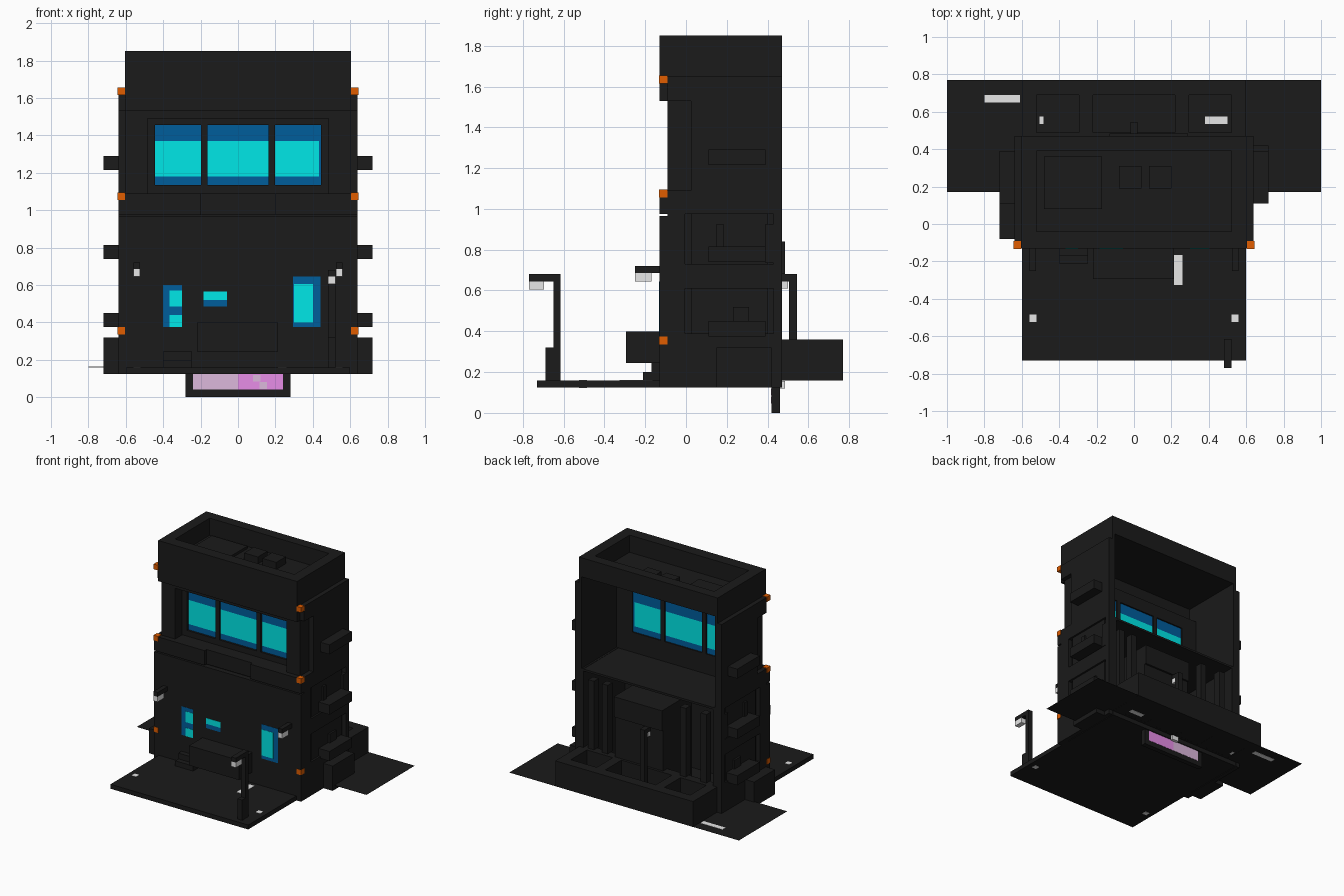
import bpy

def material(name, rgb):
    m = bpy.data.materials.new(name)
    m.diffuse_color = (*rgb, 1)
    return m

BLACK = material("charcoal", (0.0105, 0.0105, 0.0105))
CYAN = material("cyan glass", (0.0, 0.80, 0.80))
BLUE = material("deep blue", (0.0, 0.11, 0.33))
ORANGE = material("orange", (0.75, 0.11, 0.0))
WHITE = material("lamp white", (0.80, 0.80, 0.80))
PINK = material("pink", (0.80, 0.27, 0.80))
MAUVE = material("pale mauve", (0.72, 0.48, 0.72))

def box(name, x, y, z, mat=BLACK):
    """Box from (min, max) ranges."""
    (x0, x1), (y0, y1), (z0, z1) = x, y, z
    v = [(a, b, c) for c in (z0, z1) for a, b in ((x0, y0), (x1, y0), (x1, y1), (x0, y1))]
    f = [(3, 2, 1, 0), (4, 5, 6, 7), (0, 1, 5, 4), (1, 2, 6, 5), (2, 3, 7, 6), (3, 0, 4, 7)]
    me = bpy.data.meshes.new(name)
    me.from_pydata(v, [], f)
    me.materials.append(mat)
    ob = bpy.data.objects.new(name, me)
    bpy.context.collection.objects.link(ob)
    return ob

def pair(name, x, y, z, mat=BLACK):
    """The same box on both sides of x = 0."""
    box(name + "_right", x, y, z, mat)
    box(name + "_left", (-x[1], -x[0]), y, z, mat)

# ground plates
box("front_pavement", (-0.6, 0.6), (-0.73, 0.47), (0.125, 0.16))
box("rear_pavement", (-1, 1), (0.17, 0.77), (0.1605, 0.1615))

# lower storey
box("lower_front_wall", (-0.64, 0.64), (-0.13, -0.09), (0.125, 0.965))
box("lower_front_wall_core", (-0.64, 0.64), (-0.09, -0.05), (0.125, 0.98))
pair("lower_side_wall", (0.565, 0.605), (-0.05, 0.47), (0.16, 0.98))
for z in ((0.125, 0.39), (0.61, 0.73), (0.975, 1.09)):
    pair("side_band", (0.605, 0.64), (-0.09, 0.47), z)
pair("front_side_pillar", (0.605, 0.64), (-0.05, -0.005), (0.39, 0.975))
pair("rear_side_pillar", (0.605, 0.64), (0.43, 0.47), (0.39, 0.975))
pair("side_panel", (0.605, 0.625), (0.025, 0.40), (0.73, 0.975))
pair("side_panel_low", (0.605, 0.625), (0.025, 0.40), (0.39, 0.61))

# thin floor between storeys, with front ledge
box("upper_floor", (-0.605, 0.605), (-0.09, 0.47), (0.962, 0.978))
pair("ledge", (0.2, 0.64), (-0.13, -0.05), (0.975, 1.09))
box("ledge_middle", (-0.2, 0.2), (-0.105, -0.05), (0.975, 1.09))
box("ledge_top", (-0.485, 0.485), (-0.06, 0.01), (1.07, 1.09))

# upper storey, open at the back
pair("upper_front_wall", (0.485, 0.605), (-0.09, -0.005), (1.09, 1.53))
box("upper_front_head", (-0.485, 0.485), (-0.09, 0.0), (1.49, 1.53))
pair("upper_side_wall", (0.58, 0.605), (0.025, 0.47), (0.975, 1.73))
pair("upper_side_panel", (0.605, 0.64), (0.025, 0.47), (1.09, 1.53))
pair("upper_side_groove", (0.58, 0.6), (-0.005, 0.025), (0.975, 1.53))
pair("upper_band", (0.605, 0.64), (-0.09, 0.47), (1.53, 1.65))

# window wall with mullions and panes
box("window_head", (-0.58, 0.58), (0.0, 0.035), (1.455, 1.56))
box("window_sill", (-0.58, 0.58), (0.0, 0.035), (0.975, 1.135))
pair("window_jamb", (0.443, 0.58), (0.0, 0.035), (1.135, 1.455))
pair("window_mullion", (0.162, 0.198), (0.0, 0.035), (1.135, 1.455))
for x in ((-0.443, -0.198), (-0.162, 0.162), (0.198, 0.443)):
    for z, m in (((1.135, 1.18), BLUE), ((1.18, 1.37), CYAN), ((1.37, 1.455), BLUE)):
        box("upper_window_pane", x, (0.016, 0.024), z, m)
box("upper_window_edge", (0.432, 0.443), (0.014, 0.026), (1.18, 1.37), BLUE)

# roof with parapet and equipment
box("roof_fascia", (-0.605, 0.605), (-0.13, -0.04), (1.53, 1.85))
box("roof_deck", (-0.6, 0.6), (-0.05, 0.46), (1.70, 1.715))
box("rear_parapet", (-0.605, 0.605), (0.39, 0.47), (1.70, 1.85))
pair("side_parapet", (0.52, 0.605), (-0.04, 0.39), (1.70, 1.85))
pair("side_fascia", (0.58, 0.605), (-0.04, 0.025), (1.53, 1.73))
box("roof_hatch", (-0.48, -0.17), (0.08, 0.36), (1.71, 1.735))
for x in (-0.08, 0.08):
    box("roof_vent", (x, x + 0.12), (0.19, 0.31), (1.71, 1.77))

# orange corner lights
for z in (0.335, 1.055, 1.615):
    pair("corner_light", (0.603, 0.643), (-0.133, -0.09), (z, z + 0.04), ORANGE)

# side shelves and service boxes
for z in (0.375, 0.74, 1.215):
    pair("side_shelf", (0.6, 0.72), (0.11, 0.39), (z, z + 0.075))
pair("shelf_pipe", (0.6, 0.64), (0.15, 0.185), (0.815, 0.925))
pair("shelf_box", (0.6, 0.64), (0.23, 0.31), (0.45, 0.52))
pair("shelf_post", (0.6, 0.64), (0.39, 0.43), (0.735, 0.925))
box("service_box_right", (0.64, 0.72), (0.15, 0.42), (0.125, 0.32))
box("service_box_left", (-0.72, -0.64), (-0.08, 0.18), (0.125, 0.32))

# lower front windows: blue plates with cyan plates on top
for x, z in (((-0.40, -0.30), (0.375, 0.60)), ((-0.185, -0.06), (0.485, 0.525)),
             ((0.295, 0.44), (0.375, 0.645))):
    box("lower_window_blue", x, (-0.1315, -0.129), z, BLUE)
for x, z in (((-0.365, -0.30), (0.375, 0.44)), ((-0.365, -0.30), (0.485, 0.57)),
             ((-0.185, -0.06), (0.52, 0.565)), ((0.30, 0.40), (0.40, 0.605))):
    box("lower_window_cyan", x, (-0.133, -0.129), z, CYAN)

# front counter and step
box("front_counter", (-0.22, 0.215), (-0.295, -0.13), (0.245, 0.40))
box("step_low", (-0.40, -0.245), (-0.21, -0.13), (0.16, 0.20))
box("step_high", (-0.40, -0.245), (-0.17, -0.13), (0.20, 0.245))

# wall lamps
pair("wall_lamp_arm", (0.525, 0.56), (-0.25, -0.13), (0.685, 0.72))
pair("wall_lamp", (0.525, 0.56), (-0.25, -0.17), (0.645, 0.685), WHITE)

# street lamp
box("street_lamp_post", (0.48, 0.52), (-0.65, -0.615), (0.16, 0.68))
box("street_lamp_base", (0.48, 0.52), (-0.69, -0.65), (0.16, 0.32))
box("street_lamp_arm", (0.48, 0.52), (-0.77, -0.65), (0.645, 0.68))
box("street_lamp_light", (0.48, 0.52), (-0.77, -0.695), (0.605, 0.645), WHITE)

# ground lights
pair("pavement_light", (0.52, 0.56), (-0.525, -0.485), (0.123, 0.162), WHITE)
box("pavement_strip", (0.215, 0.26), (-0.325, -0.165), (0.155, 0.162), WHITE)
box("rear_strip", (-0.80, -0.61), (0.65, 0.69), (0.159, 0.163), WHITE)

# rear planter with three open pits
box("planter_rear_wall", (-0.6, 0.6), (0.69, 0.77), (0.16, 0.36))
box("planter_inner_wall", (-0.6, 0.6), (0.42, 0.49), (0.16, 0.36))
pair("planter_end", (0.52, 0.6), (0.49, 0.69), (0.16, 0.36))
pair("planter_rib", (0.22, 0.295), (0.49, 0.69), (0.16, 0.36))
box("pit_light_right", (0.38, 0.50), (0.535, 0.575), (0.159, 0.164), WHITE)
box("pit_light_left", (-0.505, -0.485), (0.535, 0.575), (0.159, 0.164), WHITE)

# back room block, canopy and columns
box("back_room_block", (-0.13, 0.29), (0.11, 0.47), (0.16, 0.84))
box("back_canopy", (-0.13, 0.29), (0.46, 0.485), (0.68, 0.84))
for x in (-0.50, -0.32, 0.36, 0.48):
    box("rear_column", (x, x + 0.05), (0.40, 0.46), (0.36, 0.90))

# rear lamp
box("rear_lamp_post", (-0.02, 0.02), (0.505, 0.545), (0.16, 0.68))
box("rear_lamp_arm", (-0.02, 0.02), (0.47, 0.505), (0.645, 0.68))
box("rear_lamp_light", (-0.02, 0.02), (0.47, 0.50), (0.61, 0.645), WHITE)

# hanging sign board below
box("sign_frame", (-0.28, 0.28), (0.42, 0.46), (0.0, 0.16))
for y in ((0.418, 0.421), (0.459, 0.462)):
    box("sign_panel_left", (-0.24, 0.0), y, (0.04, 0.155), MAUVE)
    box("sign_panel_right", (0.0, 0.24), y, (0.04, 0.155), PINK)
for x, z in ((0.08, 0.085), (0.115, 0.045)):
    box("sign_patch", (x, x + 0.04), (0.416, 0.419), (z, z + 0.035), MAUVE)
box("sign_light", (-0.03, 0.03), (0.46, 0.485), (0.12, 0.157), WHITE)
